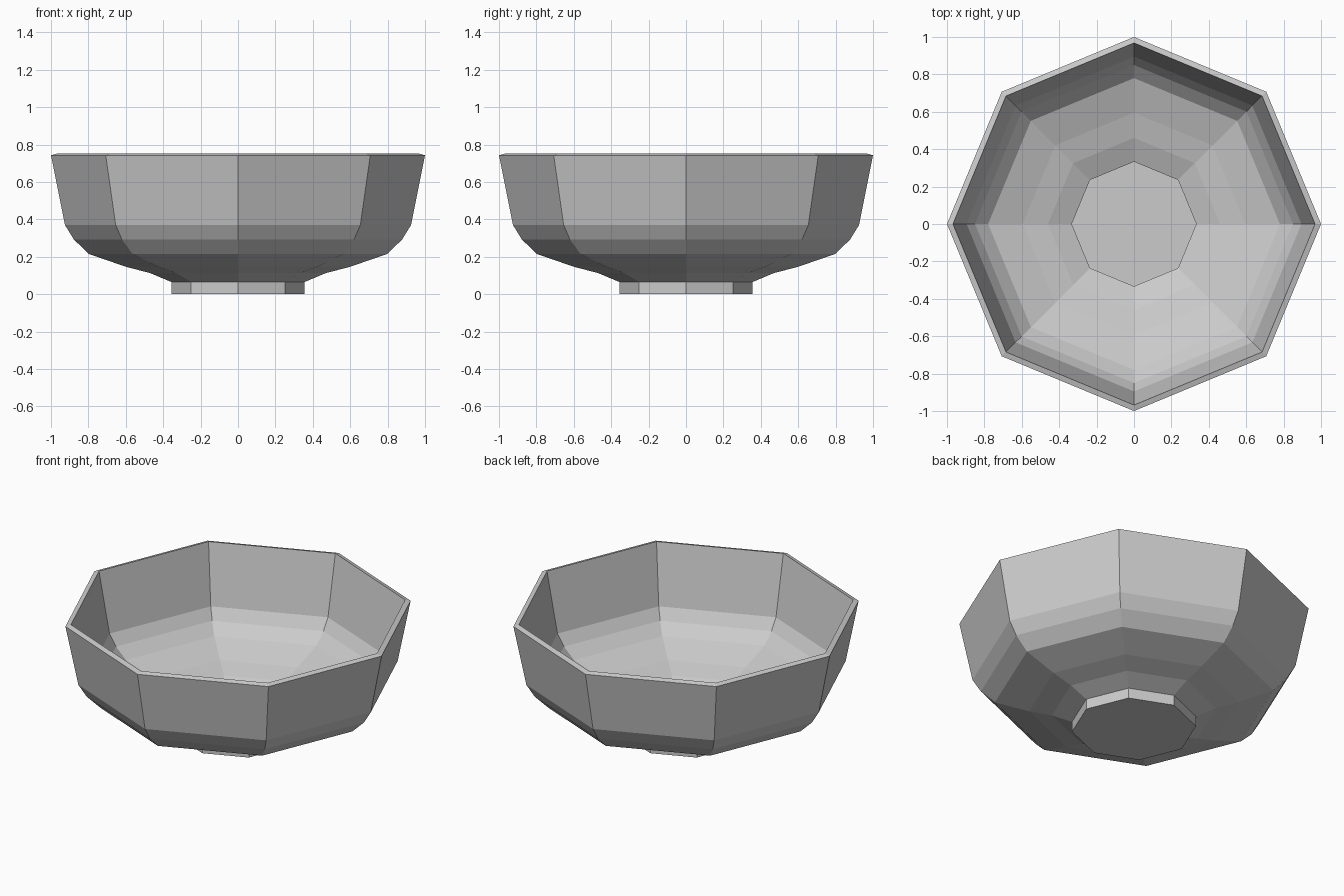
import bpy, bmesh
from math import cos, sin, pi

if "Cube" in bpy.data.objects:
    bpy.data.objects.remove(bpy.data.objects["Cube"])

SIDES = 8

# Cross-section (radius, height): outer wall from base up to rim, then inner wall down
profile = [
    (0.355, 0.0), (0.355, 0.065), (0.47, 0.113), (0.60, 0.147), (0.797, 0.215),
    (0.877, 0.292), (0.925, 0.37), (1.0, 0.743),
    (0.968, 0.752), (0.895, 0.378), (0.85, 0.308), (0.78, 0.243), (0.595, 0.178),
    (0.46, 0.142), (0.333, 0.09), (0.333, 0.03),
]

# Bowl: eight-sided lathe with corners on the axes
bm = bmesh.new()
rings = [[bm.verts.new((r * cos(2 * pi * i / SIDES), r * sin(2 * pi * i / SIDES), z))
          for i in range(SIDES)] for r, z in profile]
for a, b in zip(rings, rings[1:]):
    for i in range(SIDES):
        j = (i + 1) % SIDES
        bm.faces.new((a[i], a[j], b[j], b[i]))

# Underside of the foot and the inner floor
bm.faces.new(rings[0][::-1])
bm.faces.new(rings[-1])
bmesh.ops.recalc_face_normals(bm, faces=bm.faces[:])

mesh = bpy.data.meshes.new("bowl")
bm.to_mesh(mesh)
bm.free()
bowl = bpy.data.objects.new("bowl", mesh)
bpy.context.collection.objects.link(bowl)
